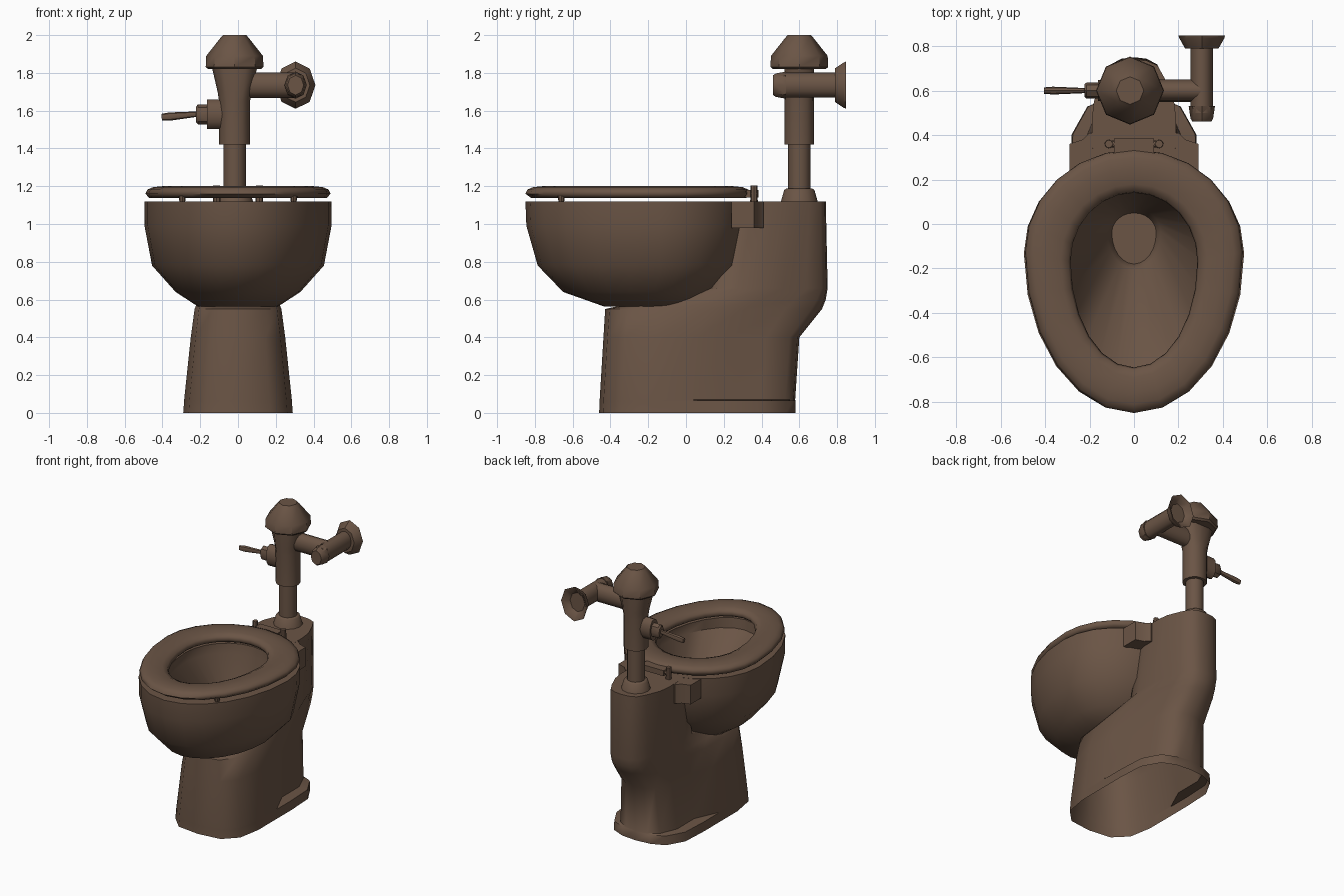
import bpy, bmesh
from math import sin, cos, pi, radians
from mathutils import Vector

if "Cube" in bpy.data.objects:
    bpy.data.objects.remove(bpy.data.objects["Cube"])

brown = bpy.data.materials.new("brown glaze")
brown.use_nodes = True
COLOUR = (0.145, 0.09, 0.06, 1)
brown.diffuse_color = COLOUR
brown.node_tree.nodes["Principled BSDF"].inputs["Base Color"].default_value = COLOUR


def loft(name, rings, cap_start=True, cap_end=True, loop=False, angle=40):
    """Skin a list of equal-length rings of points."""
    bm = bmesh.new()
    rows = [[bm.verts.new(p) for p in ring] for ring in rings]
    pairs = list(zip(rows, rows[1:]))
    if loop:
        pairs.append((rows[-1], rows[0]))
    for a, b in pairs:
        for i in range(len(a)):
            j = (i + 1) % len(a)
            bm.faces.new((a[i], a[j], b[j], b[i]))
    if cap_start and not loop:
        bm.faces.new(rows[0][::-1])
    if cap_end and not loop:
        bm.faces.new(rows[-1])
    bmesh.ops.recalc_face_normals(bm, faces=bm.faces[:])
    mesh = bpy.data.meshes.new(name)
    bm.to_mesh(mesh)
    bm.free()
    mesh.materials.append(brown)
    obj = bpy.data.objects.new(name, mesh)
    bpy.context.collection.objects.link(obj)
    bpy.ops.object.select_all(action='DESELECT')
    obj.select_set(True)
    bpy.context.view_layer.objects.active = obj
    bpy.ops.object.shade_smooth_by_angle(angle=radians(angle))
    return obj


def egg(half, front, back, z, n=24):
    """Egg-shaped ring, widest a little behind the middle."""
    mid = front + (back - front) * 0.61
    ring = []
    for i in range(n):
        a = 2 * pi * i / n
        reach = back - mid if sin(a) > 0 else mid - front
        ring.append((half * cos(a), mid + reach * sin(a), z))
    return ring


def body(z, front, back, wide, rear, tail):
    """Pedestal ring: rounded front, waist, then a tapering rear."""
    at = lambda t: front + (back - front) * t
    side = [(0.58 * wide, at(0.02)), (0.9 * wide, at(0.11)), (wide, at(0.27)),
            (wide, at(0.48)), (rear, at(0.64)), (tail, at(0.83)),
            (0.75 * tail, at(0.95)), (0.4 * tail, at(0.99))]
    half = [(0, front)] + side + [(0, back)]
    return [(x, y, z) for x, y in half] + [(-x, y, z) for x, y in side[::-1]]


def turned(name, profile, origin, axis=(0, 0, 1), sides=12, squash=1):
    """Turn (distance, radius) pairs around an axis, optionally narrowed."""
    turn = Vector(axis).to_track_quat('Z', 'Y')
    rings = []
    for d, r in profile:
        ring = [Vector((squash * r * cos(2 * pi * i / sides),
                        r * sin(2 * pi * i / sides), d)) for i in range(sides)]
        rings.append([Vector(origin) + turn @ p for p in ring])
    return loft(name, rings)


def prism(name, outline, low, high):
    return loft(name, [[(x, y, z) for x, y in outline] for z in (low, high)])


# Bowl: outside, rim, then the basin sloping to its outlet
loft("bowl", [egg(*s) for s in (
    (0.21, -0.43, 0.04, 0.562), (0.33, -0.65, 0.14, 0.64),
    (0.455, -0.785, 0.28, 0.78), (0.495, -0.845, 0.32, 0.99),
    (0.495, -0.85, 0.33, 1.12), (0.31, -0.68, 0.17, 1.12),
    (0.31, -0.67, 0.16, 1.05), (0.12, -0.2, 0.07, 0.75),
    (0.1, -0.18, 0.05, 0.69))])

# Pedestal with flanged foot, hollow underneath, rising into the rear column
loft("pedestal", [body(*s) for s in (
    (0, -0.46, 0.58, 0.29, 0.29, 0.28), (0.065, -0.457, 0.58, 0.285, 0.285, 0.275),
    (0.07, -0.457, 0.578, 0.285, 0.21, 0.21), (0.4, -0.437, 0.6, 0.25, 0.2, 0.18),
    (0.55, -0.428, 0.72, 0.23, 0.2, 0.16), (0.6, -0.2, 0.74, 0.21, 0.19, 0.15),
    (0.66, 0.1, 0.75, 0.19, 0.18, 0.14), (1.12, 0.22, 0.74, 0.19, 0.18, 0.14))],
    cap_start=False, angle=55)

# Deck lugs beside the column
for s, label in ((1, "left"), (-1, "right")):
    prism(label + "_deck_lug",
          [(0.1 * s, 0.24), (0.29 * s, 0.24), (0.29 * s, 0.36),
           (0.23 * s, 0.38), (0.2 * s, 0.41), (0.1 * s, 0.41)], 0.98, 1.119)

# Seat ring
loft("seat", [egg(*s) for s in (
    (0.47, -0.82, 0.32, 1.138), (0.49, -0.85, 0.335, 1.16),
    (0.48, -0.84, 0.33, 1.182), (0.45, -0.81, 0.3, 1.195),
    (0.4, -0.76, 0.25, 1.2), (0.33, -0.69, 0.18, 1.195),
    (0.295, -0.655, 0.145, 1.18), (0.285, -0.645, 0.14, 1.155),
    (0.3, -0.66, 0.15, 1.138))], loop=True, angle=75)

# Hinge and bumpers
prism("hinge_plate", [(-0.09, 0.27), (0.09, 0.27), (0.09, 0.385), (-0.09, 0.385)],
      1.14, 1.18)
turned("hinge_pin", [(0, 0.015), (0.25, 0.015)], (-0.125, 0.36, 1.16), (1, 0, 0), 8)
for s, label in ((1, "left"), (-1, "right")):
    turned(label + "_hinge_post", [(0, 0.02), (0.085, 0.018)],
           (0.113 * s, 0.36, 1.12), sides=8)
    turned(label + "_seat_bumper", [(0, 0.015), (0.03, 0.02)],
           (0.295 * s, -0.66, 1.118), sides=8)

# Flush valve: collar, pipe, body and cap
CX, CY = -0.018, 0.6
turned("valve_collar", [(1.11, 0.1), (1.18, 0.08), (1.187, 0.07)], (CX, CY, 0))
turned("supply_pipe", [(1.18, 0.06), (1.43, 0.06)], (CX, CY, 0))
valve = turned("valve_body", [(1.42, 0.082), (1.65, 0.082), (1.7, 0.09),
                              (1.83, 0.12)], (CX, CY, 0))
# The flare widens only sideways
for v in valve.data.vertices:
    v.co.y = CY + max(-0.078, min(0.078, v.co.y - CY))
turned("valve_cap", [(1.82, 0.14), (1.832, 0.153), (1.89, 0.15), (1.985, 0.075),
                     (2, 0.062)], (CX, CY, 0), sides=8)

# Side outlet, wall pipe, nut and wall flange
PX, PZ = 0.305, 1.735
turned("outlet_pipe", [(0, 0.067), (0.3, 0.067)], (0, CY, PZ), (1, 0, 0), squash=0.75)
turned("wall_pipe", [(0.5, 0.066), (0.8, 0.066)], (PX, 0, PZ), (0, 1, 0), squash=0.77)
turned("end_nut", [(0.46, 0.052), (0.475, 0.062), (0.53, 0.072)],
       (PX, 0, PZ), (0, 1, 0), 8, squash=0.82)
turned("wall_flange", [(0.79, 0.09), (0.835, 0.12), (0.848, 0.125),
                       (0.845, 0.11), (0.81, 0.07)], (PX, 0, PZ), (0, 1, 0), 8,
       squash=0.84)

# Flush lever
turned("lever_boss", [(0.04, 0.078), (0.145, 0.078)], (CX, CY, 1.58), (-1, 0, 0),
       squash=0.6)
turned("lever_neck", [(0.14, 0.052), (0.195, 0.052), (0.205, 0.04)],
       (CX, CY, 1.58), (-1, 0, 0), 8, squash=0.7)
turned("lever_handle", [(0, 0.014), (0.15, 0.022), (0.19, 0.018)],
       (-0.215, CY, 1.582), (-1, 0, -0.09), 8, squash=0.8)
